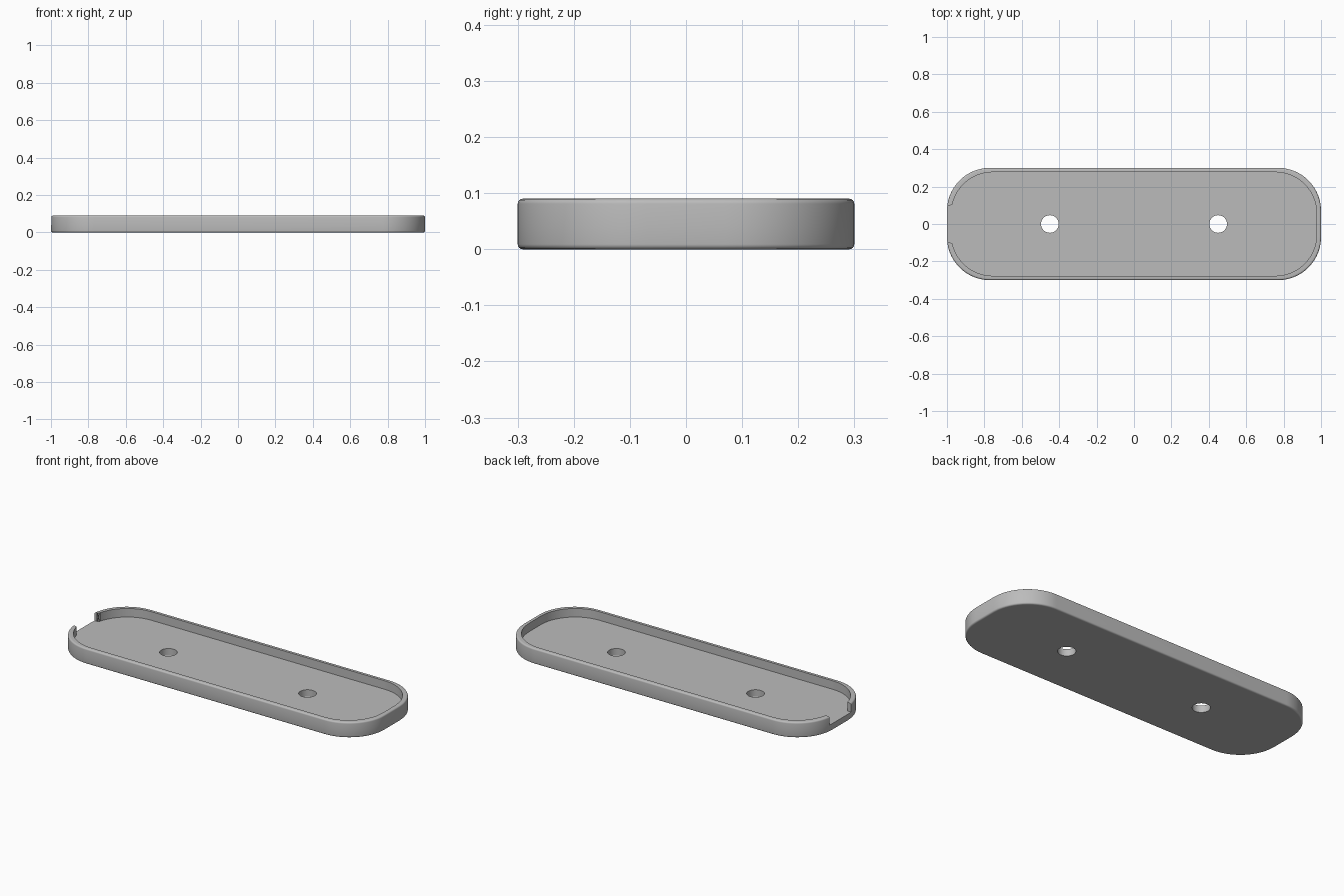
import bpy, bmesh, math

if "Cube" in bpy.data.objects:
    bpy.data.objects.remove(bpy.data.objects["Cube"])

HX, HY, R = 1.0, 0.3, 0.23        # outer outline half sizes and corner radius
H, FLOOR, WALL, FILLET = 0.09, 0.04, 0.023, 0.009
NOTCH = 0.1                       # half width of the opening in the -x end
HOLE_X, HOLE_R = 0.45, 0.047
STEPS = 20

grey = bpy.data.materials.new("grey")
grey.diffuse_color = (0.5, 0.5, 0.5, 1)
grey.use_nodes = True
grey.node_tree.nodes["Principled BSDF"].inputs["Base Color"].default_value = grey.diffuse_color
bm = bmesh.new()


def outline(inset, z, r):
    """Rounded rectangle ring with a vertex exactly at the notch width."""
    hx, hy = HX - inset, HY - inset
    a0 = math.asin((NOTCH - (hy - r)) / r)
    angles = [0] + [a0 + (math.pi / 2 - a0) * i / STEPS for i in range(STEPS + 1)]
    quarter = [(hx - r + r * math.cos(a), hy - r + r * math.sin(a)) for a in angles]
    pts = []
    for sx, sy in ((1, 1), (-1, 1), (-1, -1), (1, -1)):
        q = [(sx * x, sy * y) for x, y in quarter]
        pts += q if sx == sy else q[::-1]
    return [bm.verts.new((x, y, z)) for x, y in pts]


# Wall section: bottom fillet, side, top fillet, inner wall
arc = [(FILLET * (1 - math.sin(t)), FILLET * (1 - math.cos(t)))
       for t in (math.pi / 8 * i for i in range(5))]
section = [(d, z, R - d) for d, z in arc]
base_ring = len(section)
section.append((0, FLOOR, R))
section += [(d, H - z, R - d) for d, z in reversed(arc)]
section += [(WALL, H, 0.222), (WALL, FLOOR, 0.222)]
rings = [outline(*s) for s in section]

n = len(rings[0])
N = STEPS + 2
gap = (2 * N - 2, 2 * N - 1, 2 * N)
for k in range(len(rings) - 1):
    a, b = rings[k], rings[k + 1]
    for i in range(n):
        if k >= base_ring and i in gap:
            continue
        j = (i + 1) % n
        bm.faces.new((a[i], a[j], b[j], b[i]))

# Wall ends beside the opening, with rounded inner corners
ends = (2 * N - 2, 2 * N + 1)
for i in ends:
    bm.faces.new([r[i] for r in rings[base_ring:]])
tips = [bm.edges.get((rings[-2][i], rings[-1][i])) for i in ends]
for v in [v for v in bm.verts if not v.link_faces]:
    bm.verts.remove(v)
bmesh.ops.bevel(bm, geom=tips, offset=0.009, segments=4, profile=0.5,
                affect='EDGES')

# Screw hole walls
for cx in (-HOLE_X, HOLE_X):
    lo, hi = ([bm.verts.new((cx + HOLE_R * math.cos(math.tau * i / 40),
                             HOLE_R * math.sin(math.tau * i / 40), z))
               for i in range(40)] for z in (0, FLOOR))
    for i in range(40):
        j = (i + 1) % 40
        bm.faces.new((lo[i], lo[j], hi[j], hi[i]))

# Underside and tray floor, filled around the holes
for z in (0, FLOOR):
    rim = [e for e in bm.edges if e.is_boundary
           and all(abs(v.co.z - z) < 1e-4 for v in e.verts)]
    for e in rim:
        e.smooth = False
    bmesh.ops.triangle_fill(bm, edges=rim, use_beauty=True,
                            normal=(0, 0, 1 if z else -1))
bmesh.ops.recalc_face_normals(bm, faces=bm.faces[:])

mesh = bpy.data.meshes.new("tray")
bm.to_mesh(mesh)
bm.free()
mesh.materials.append(grey)
tray = bpy.data.objects.new("tray", mesh)
bpy.context.collection.objects.link(tray)
bpy.context.view_layer.objects.active = tray
tray.select_set(True)
bpy.ops.object.shade_smooth_by_angle(angle=math.radians(30))
